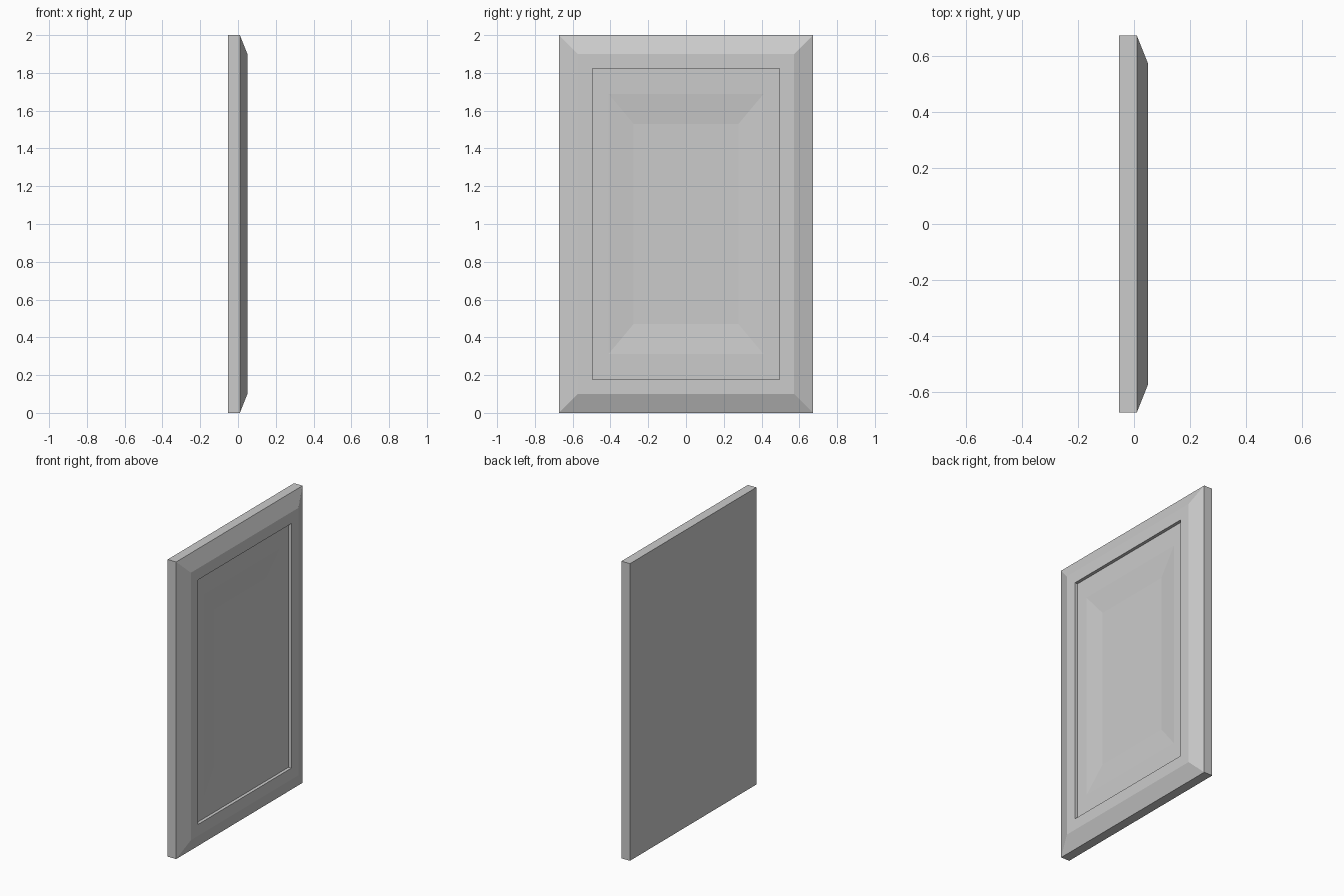
import bpy
import bmesh

if "Cube" in bpy.data.objects:
    bpy.data.objects.remove(bpy.data.objects["Cube"])

# Rectangular rings from the back face to the panel centre: (x, half width, half height)
PROFILE = [
    (-0.053, 0.672, 1.0),     # back
    (0.01, 0.672, 1.0),       # outer edge
    (0.05, 0.572, 0.90),      # frame chamfer
    (0.05, 0.495, 0.823),     # flat frame
    (0.03, 0.494, 0.822),     # step down to the panel
    (0.03, 0.41, 0.688),      # panel border
    (0.016, 0.277, 0.529),    # sunken centre
]


def ring(bm, x, hw, hh):
    return [bm.verts.new((x, sy * hw, 1.0 + sz * hh))
            for sy, sz in ((-1, -1), (1, -1), (1, 1), (-1, 1))]


# Door panel: bridge each ring to the next, cap both ends
bm = bmesh.new()
rings = [ring(bm, *p) for p in PROFILE]
for a, b in zip(rings, rings[1:]):
    for i in range(4):
        j = (i + 1) % 4
        bm.faces.new((a[i], a[j], b[j], b[i]))
bm.faces.new(rings[0][::-1])
bm.faces.new(rings[-1])
bmesh.ops.recalc_face_normals(bm, faces=bm.faces)

mesh = bpy.data.meshes.new("door_panel")
bm.to_mesh(mesh)
bm.free()
bpy.context.collection.objects.link(bpy.data.objects.new("door_panel", mesh))
